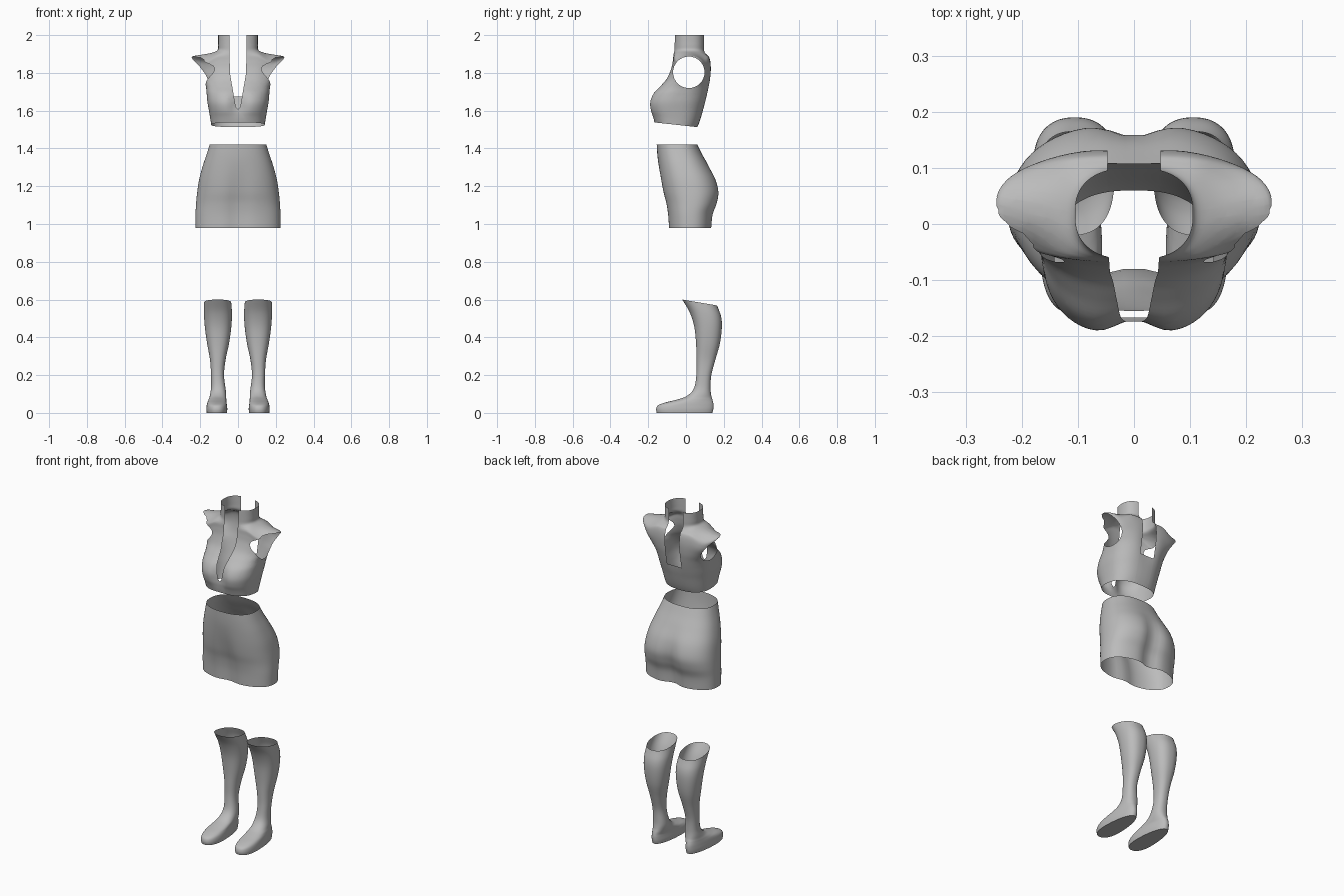
import bpy, bmesh, math
from mathutils import Vector

if "Cube" in bpy.data.objects:
    bpy.data.objects.remove(bpy.data.objects["Cube"], do_unlink=True)

SEGMENTS = 64
STEPS = 5

cloth = bpy.data.materials.new("plain_grey")
cloth.use_nodes = True
GREY = (0.5, 0.5, 0.5, 1)
cloth.diffuse_color = GREY
cloth.node_tree.nodes["Principled BSDF"].inputs["Base Color"].default_value = GREY


def bell(value, width):
    return math.exp(-(value / width) ** 2)


def ramp(value, low, high):
    t = min(max((value - low) / (high - low), 0), 1)
    return t * t * (3 - 2 * t)


def signed_power(value, power):
    return math.copysign(abs(value) ** power, value)


def smooth_rows(rows):
    """Fill in extra rows along a smooth curve through the given ones."""
    result = []
    last = len(rows) - 1
    for i in range(last):
        a, b, c, d = (rows[max(i - 1, 0)], rows[i], rows[i + 1], rows[min(i + 2, last)])
        for step in range(STEPS):
            t = step / STEPS
            result.append([
                q + t * ((r - p) + t * ((2 * p - 5 * q + 4 * r - s) + t * (3 * q - p - 3 * r + s))) / 2
                for p, q, r, s in zip(a, b, c, d)])
    return result + [rows[last]]


def loft(rows, power, shape):
    """Skin rounded cross-sections: height, left, right, front, back."""
    bm = bmesh.new()
    rings = []
    for z, x_low, x_high, y_front, y_back in smooth_rows(rows):
        centre = Vector(((x_low + x_high) / 2, (y_front + y_back) / 2, z))
        ring = []
        for k in range(SEGMENTS):
            angle = math.tau * (k + 0.5) / SEGMENTS
            across = signed_power(math.cos(angle), 2 / power)
            along = signed_power(math.sin(angle), 2 / power)
            offset = Vector((across * (x_high - x_low) / 2, along * (y_back - y_front) / 2, 0))
            ring.append(bm.verts.new(shape(centre + offset, centre, along)))
        rings.append(ring)
    for lower, upper in zip(rings, rings[1:]):
        for k in range(SEGMENTS):
            n = (k + 1) % SEGMENTS
            bm.faces.new((lower[k], lower[n], upper[n], upper[k]))
    return bm, rings


def cut_hole(bm, planes, region):
    """Remove the part of the region that lies behind every plane."""
    used = []

    def inside():
        return [f for f in bm.faces if region(f.calc_center_median()) and all(
            (f.calc_center_median() - p).dot(n) < 0 for p, n in used)]

    for point, normal in planes:
        faces = inside()
        edges = {e for f in faces for e in f.edges}
        verts = {v for f in faces for v in f.verts}
        bmesh.ops.bisect_plane(bm, geom=faces + list(edges) + list(verts),
                               dist=1e-5, plane_co=point, plane_no=normal)
        used.append((point, normal))
    bmesh.ops.delete(bm, geom=inside(), context='FACES')


def finish(bm, name):
    mesh = bpy.data.meshes.new(name)
    bm.to_mesh(mesh)
    bm.free()
    mesh.materials.append(cloth)
    obj = bpy.data.objects.new(name, mesh)
    bpy.context.collection.objects.link(obj)
    bpy.ops.object.select_all(action='DESELECT')
    obj.select_set(True)
    bpy.context.view_layer.objects.active = obj
    bpy.ops.object.shade_smooth_by_angle(angle=math.radians(50))


def symmetric(rows):
    return [(z, -w, w, front, back) for z, w, front, back in rows]


# Skirt: open tube with a soft crease behind and a shallow dip in front
def skirt_shape(p, centre, along):
    low = 1 - ramp(p.z, 1.1, 1.36)
    dent = 0.028 * bell(p.x, 0.05) * low
    p.y -= dent * max(along, 0)
    p.y += 0.6 * dent * max(-along, 0)
    return p


skirt_rows = symmetric([
    (0.98, 0.225, -0.095, 0.14), (1.05, 0.225, -0.10, 0.148),
    (1.11, 0.222, -0.11, 0.17), (1.17, 0.216, -0.125, 0.179),
    (1.24, 0.205, -0.137, 0.16), (1.31, 0.186, -0.146, 0.12),
    (1.37, 0.166, -0.152, 0.085), (1.42, 0.15, -0.155, 0.06)])
finish(loft(skirt_rows, 2.4, skirt_shape)[0], "skirt")


# Cropped top: chest, wide shoulders and tall collar in one skin
def top_shape(p, centre, along):
    z = p.z
    p.y += 0.03 * bell(p.x, 0.045) * bell(z - 1.64, 0.08) * max(-along, 0)
    p.y -= 0.012 * bell(p.x, 0.05) * bell(z - 1.75, 0.1) * max(along, 0)
    p.z -= 0.11 * (p.y + 0.05) * (1 - ramp(z, 1.53, 1.62))
    droop = ramp(abs(p.x), 0.1, 0.2) * ramp(z, 1.72, 1.88)
    p.z -= 6 * (p.y - 0.03) ** 2 * droop
    return p


top_rows = symmetric([
    (1.525, 0.142, -0.17, 0.06), (1.56, 0.147, -0.182, 0.075),
    (1.6, 0.154, -0.195, 0.09), (1.645, 0.162, -0.199, 0.105),
    (1.69, 0.166, -0.18, 0.118), (1.73, 0.171, -0.14, 0.127),
    (1.77, 0.188, -0.103, 0.133), (1.82, 0.214, -0.08, 0.135),
    (1.86, 0.236, -0.071, 0.131), (1.885, 0.245, -0.068, 0.123),
    (1.895, 0.2, -0.067, 0.113), (1.905, 0.145, -0.066, 0.104),
    (1.92, 0.109, -0.065, 0.1), (1.95, 0.105, -0.064, 0.1), (2.0, 0.105, -0.063, 0.1)])
top, rings = loft(top_rows, 2.5, top_shape)

# Round armholes
hole = Vector((0, 0.015, 1.803))
armhole = []
for k in range(24):
    a = math.tau * k / 24
    normal = Vector((0, math.cos(a), math.sin(a)))
    armhole.append((hole + normal * 0.083, normal))
for side in (-1, 1):
    cut_hole(top, armhole, lambda c: c.x * side > 0.11)

# Plunging neckline in front
neckline = []
outline = [(0, 1.606), (0.012, 1.62), (0.043, 1.8), (0.047, 2.1)]
for (x, z), (next_x, next_z) in zip(outline, outline[1:]):
    for side in (-1, 1):
        neckline.append((Vector((side * x, 0, z)),
                         Vector((side * (next_z - z), 0, x - next_x)).normalized()))
cut_hole(top, neckline, lambda c: c.y < 0)

# Straight slot down the back
slot = [(Vector((s * 0.047, 0, 0)), Vector((s, 0, 0))) for s in (-1, 1)]
slot.append((Vector((0, 0, 1.675)), Vector((0, 0, -1))))
cut_hole(top, slot, lambda c: c.y > 0)
finish(top, "cropped_top")


# Boots: slanted open top, narrow heel and closed sole
def boot_shape(p, centre, along):
    foot = 1 - ramp(p.z, 0.05, 0.12)
    p.x = centre.x + (p.x - centre.x) * (1 - 0.16 * foot * (1 + along))
    p.z -= 0.17 * (p.y + 0.02) * ramp(p.z, 0.45, 0.6)
    return p


boot_rows = [
    (0, 0.05, 0.174, -0.155, 0.14), (0.02, 0.048, 0.176, -0.158, 0.145),
    (0.04, 0.05, 0.174, -0.148, 0.146), (0.055, 0.053, 0.17, -0.11, 0.144),
    (0.07, 0.056, 0.162, -0.05, 0.14), (0.09, 0.06, 0.152, 0.005, 0.134),
    (0.13, 0.066, 0.143, 0.042, 0.13), (0.2, 0.074, 0.143, 0.055, 0.134),
    (0.28, 0.066, 0.148, 0.056, 0.155), (0.37, 0.047, 0.164, 0.053, 0.18),
    (0.46, 0.035, 0.176, 0.043, 0.19), (0.54, 0.032, 0.18, 0.018, 0.184),
    (0.6, 0.036, 0.179, -0.02, 0.165)]
for side, name in ((1, "left_boot"), (-1, "right_boot")):
    boot, rings = loft(boot_rows, 2.3, boot_shape)
    boot.faces.new(rings[0][::-1])
    if side < 0:
        bmesh.ops.scale(boot, vec=(-1, 1, 1), verts=boot.verts)
        bmesh.ops.reverse_faces(boot, faces=boot.faces)
    finish(boot, name)
